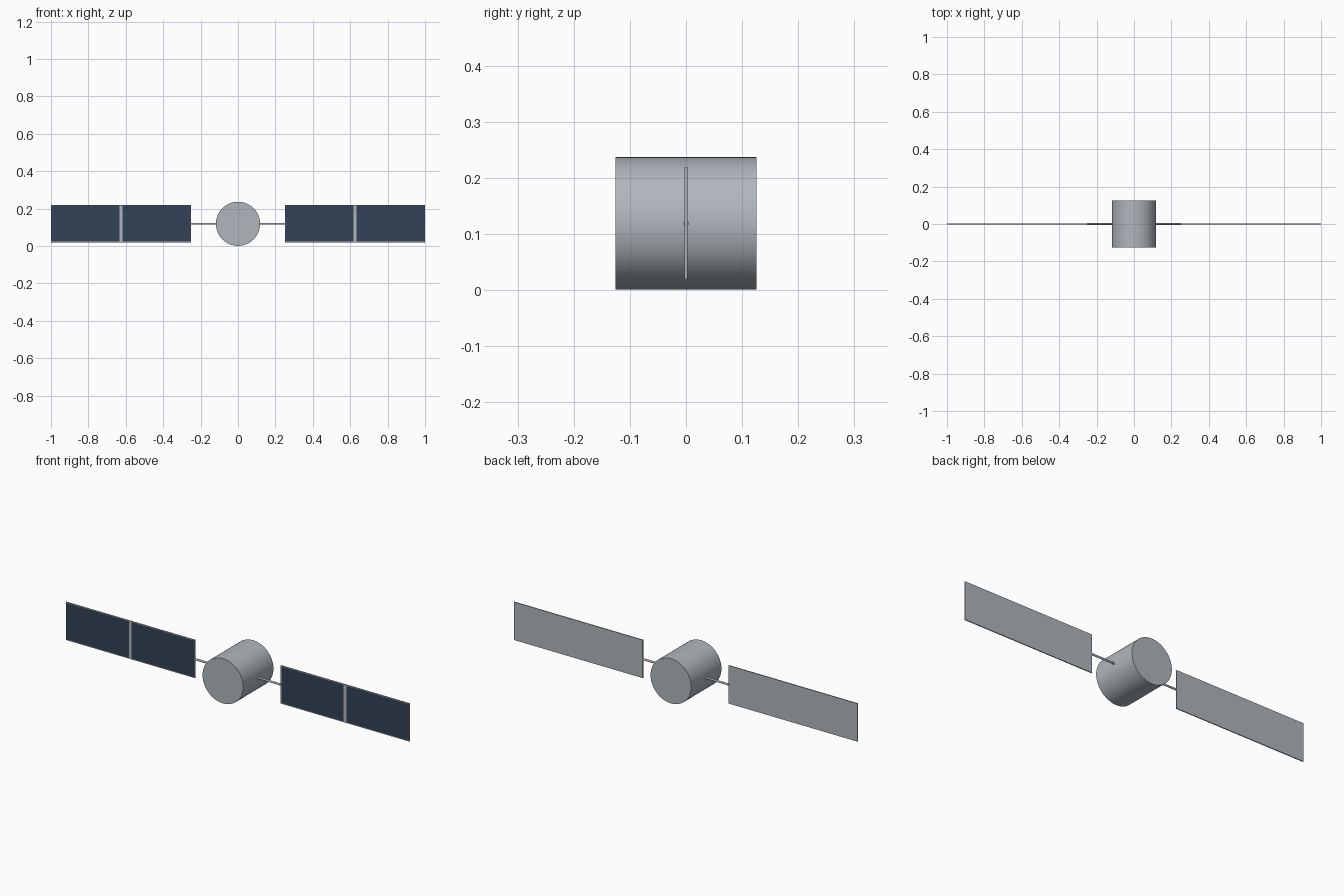
import bpy, bmesh, math
from mathutils import Matrix, Vector

cube = bpy.data.objects.get("Cube")
if cube:
    bpy.data.objects.remove(cube, do_unlink=True)

MID_Z = 0.119


def material(name, rgb):
    mat = bpy.data.materials.new(name)
    mat.use_nodes = True
    mat.diffuse_color = (*rgb, 1)
    mat.node_tree.nodes["Principled BSDF"].inputs["Base Color"].default_value = (*rgb, 1)
    return mat


metal = material("metal_grey", (0.43, 0.47, 0.50))
navy = material("cell_navy", (0.032, 0.055, 0.095))


def finish(bm, name, mats):
    mesh = bpy.data.meshes.new(name)
    bm.to_mesh(mesh)
    bm.free()
    for mat in mats:
        mesh.materials.append(mat)
    obj = bpy.data.objects.new(name, mesh)
    bpy.context.collection.objects.link(obj)
    return obj


def cylinder(name, radius, length, axis, centre_x, sides):
    bm = bmesh.new()
    turn = Matrix.Rotation(math.pi / 2, 4, axis)
    place = Matrix.Translation((centre_x, 0, MID_Z)) @ turn
    bmesh.ops.create_cone(bm, cap_ends=True, segments=sides, radius1=radius,
                          radius2=radius, depth=length, matrix=place)
    obj = finish(bm, name, [metal])
    bpy.ops.object.select_all(action="DESELECT")
    obj.select_set(True)
    bpy.context.view_layer.objects.active = obj
    bpy.ops.object.shade_smooth_by_angle(angle=math.radians(40))


def panel(name, side):
    width, height, thick = 0.75, 0.2, 0.005
    border, half_strip = 0.004, 0.008
    bm = bmesh.new()
    size = Matrix.Diagonal((width, thick, height, 1))
    bmesh.ops.create_cube(bm, size=1, matrix=size)
    # Cut the frame lines around the two cell fields
    edge_x, edge_z = width / 2 - border, height / 2 - border
    cuts = [("X", v) for v in (-edge_x, -half_strip, half_strip, edge_x)]
    cuts += [("Z", v) for v in (-edge_z, edge_z)]
    for axis, v in cuts:
        normal = Vector((axis == "X", 0, axis == "Z"))
        bmesh.ops.bisect_plane(bm, geom=bm.verts[:] + bm.edges[:] + bm.faces[:],
                               plane_co=normal * v, plane_no=normal)
    # Cells cover the front inside the frame
    for face in bm.faces:
        c = face.calc_center_median()
        inside = half_strip < abs(c.x) < edge_x and abs(c.z) < edge_z
        face.material_index = int(inside and face.normal.y < -0.5)
    bmesh.ops.translate(bm, vec=(side * 0.625, 0, MID_Z + 0.001), verts=bm.verts)
    finish(bm, name, [metal, navy])


# Drum body, with an arm and a solar panel on each side
cylinder("body", 0.118, 0.252, "X", 0, 64)
for label, side in (("left", 1), ("right", -1)):
    cylinder(label + "_arm", 0.005, 0.15, "Y", side * 0.176, 24)
    panel(label + "_solar_panel", side)
